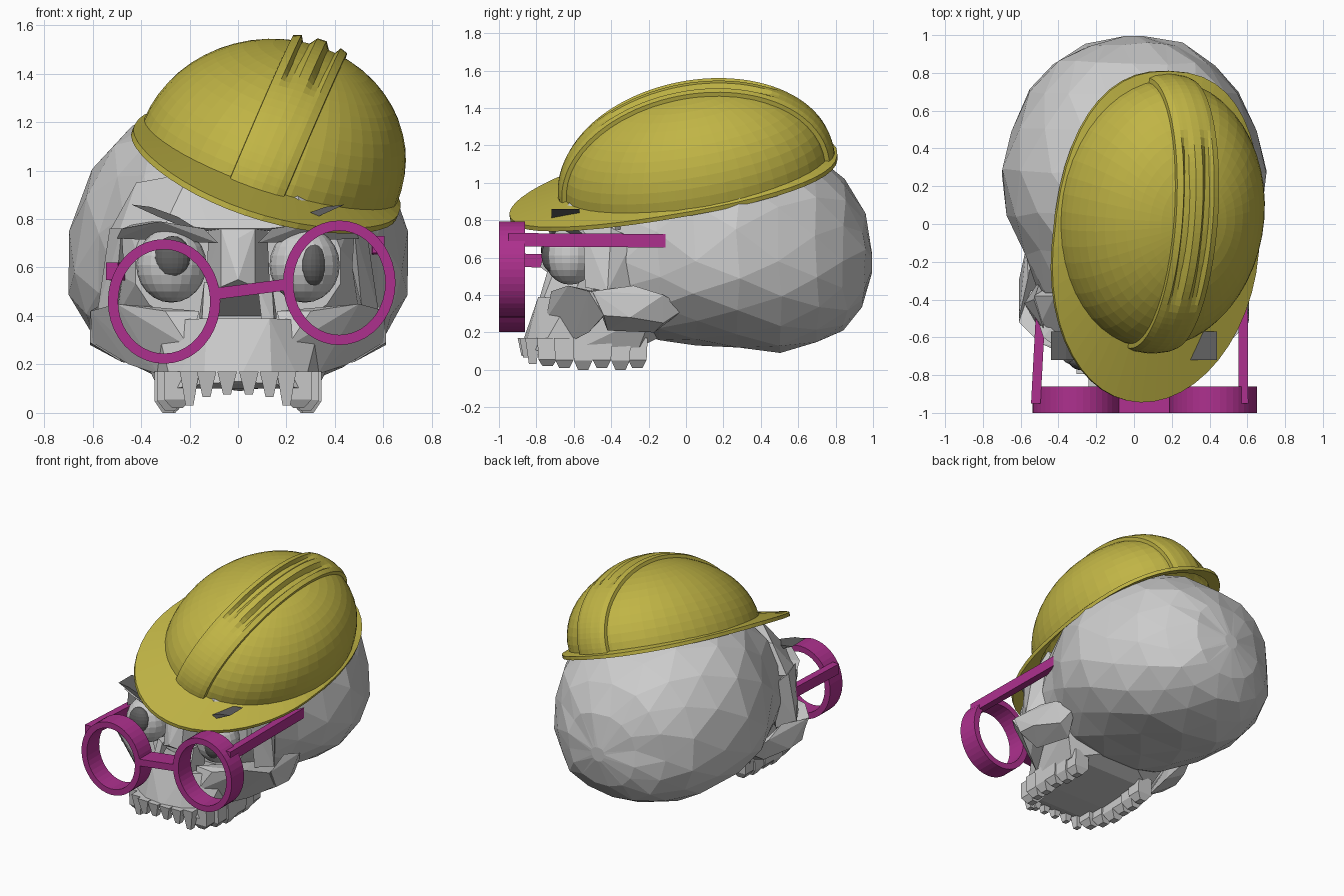
import bpy, bmesh, random
from math import sin, cos, pi, sqrt, radians
from mathutils import Vector, Matrix

if "Cube" in bpy.data.objects:
    bpy.data.objects.remove(bpy.data.objects["Cube"])

random.seed(4)


def material(name, rgb):
    m = bpy.data.materials.new(name)
    m.diffuse_color = (*rgb, 1)
    m.use_nodes = True
    m.node_tree.nodes["Principled BSDF"].inputs["Base Color"].default_value = m.diffuse_color
    return m


YELLOW = material("hat_yellow", (0.53, 0.46, 0.06))
PINK = material("frame_pink", (0.42, 0.03, 0.27))
DARK = material("dark_grey", (0.12, 0.12, 0.12))


def finish(name, bm, mat=None, matrix=None):
    bmesh.ops.recalc_face_normals(bm, faces=bm.faces[:])
    if matrix:
        bm.transform(matrix)
    me = bpy.data.meshes.new(name)
    bm.to_mesh(me)
    bm.free()
    ob = bpy.data.objects.new(name, me)
    bpy.context.collection.objects.link(ob)
    if mat:
        me.materials.append(mat)
    return ob


def grid(name, rows, mat=None, wrap_cols=True, wrap_rows=False, caps=False, matrix=None, tri=False):
    """Skin a list of equal-length point rows."""
    bm = bmesh.new()
    vs = [[bm.verts.new(p) for p in r] for r in rows]
    n, m = len(vs), len(vs[0])
    for i in range(n if wrap_rows else n - 1):
        a, b = vs[i], vs[(i + 1) % n]
        for j in range(m if wrap_cols else m - 1):
            k = (j + 1) % m
            if tri and i % 2:
                bm.faces.new((a[j], a[k], b[k]))
                bm.faces.new((a[j], b[k], b[j]))
            elif tri:
                bm.faces.new((a[j], a[k], b[j]))
                bm.faces.new((a[k], b[k], b[j]))
            else:
                bm.faces.new((a[j], a[k], b[k], b[j]))
    if caps:
        bm.faces.new(vs[0])
        bm.faces.new(vs[-1])
    bmesh.ops.remove_doubles(bm, verts=bm.verts[:], dist=1e-5)
    return finish(name, bm, mat, matrix)


def hull(name, pts, mirror=False, mat=None):
    """Faceted convex chunk; mirror adds the other half to the same chunk."""
    bm = bmesh.new()
    if mirror:
        pts = pts + [(-x, y, z) for x, y, z in pts if x]
    for p in pts:
        bm.verts.new(p)
    r = bmesh.ops.convex_hull(bm, input=bm.verts[:])
    bmesh.ops.delete(bm, geom=list({v for v in r["geom_interior"] if isinstance(v, bmesh.types.BMVert)}), context='VERTS')
    return finish(name, bm, mat)


def pair(name, pts, mat=None):
    for side, s in (("left", -1), ("right", 1)):
        hull(f"{side}_{name}", [(s * x, y, z) for x, y, z in pts], mat=mat)


def ball(name, loc, scale, mat=None, turn=0):
    bm = bmesh.new()
    bmesh.ops.create_uvsphere(bm, u_segments=20, v_segments=12, radius=1)
    m = Matrix.Translation(loc) @ Matrix.Rotation(turn, 4, 'Z') @ Matrix.Diagonal((*scale, 1))
    return finish(name, bm, mat, m)


# Cranium: staggered rings along y (y, half width, bottom, top)
rings = [(0.995, 0.05, 0.52, 0.62), (0.95, 0.26, 0.33, 0.84), (0.85, 0.43, 0.21, 1.02),
         (0.70, 0.56, 0.14, 1.15), (0.50, 0.65, 0.09, 1.25), (0.28, 0.71, 0.11, 1.29),
         (0.05, 0.675, 0.13, 1.29), (-0.15, 0.585, 0.15, 1.24), (-0.35, 0.51, 0.22, 1.12),
         (-0.50, 0.43, 0.34, 0.98)]
rows = []
for i, (y, w, lo, hi) in enumerate(rings):
    row = []
    for j in range(16):
        t = 2 * pi * (j + 0.5 * (i % 2)) / 16
        c, s, zc = cos(t), sin(t), 0.58
        z = zc + (abs(s) ** 0.87 * (hi - zc) if s > 0 else s * (zc - lo))
        x = w * abs(c) ** 0.87 * (1 if c > 0 else -1)
        jit = [random.uniform(-0.015, 0.015) * (0 < i < 9) for _ in range(2)]
        row.append((x + jit[0] * abs(s), y + jit[1], z))
    rows.append(row)
grid("cranium", rows, caps=True, tri=True)

# Facial bones
hull("forehead", [(0, -0.68, 0.78), (0.12, -0.72, 0.76), (0.30, -0.70, 0.78), (0.49, -0.52, 0.75),
                  (0.53, -0.38, 0.75), (0.20, -0.56, 0.99), (0.42, -0.38, 0.95), (0.4, -0.3, 0.75)], True)
pair("brow_ridge", [(0.08, -0.72, 0.70), (0.14, -0.74, 0.76), (0.32, -0.72, 0.79), (0.48, -0.60, 0.76),
                    (0.50, -0.54, 0.72), (0.30, -0.66, 0.75), (0.2, -0.55, 0.74), (0.4, -0.5, 0.79)])
hull("nasal_bone", [(0, -0.78, 0.55), (0.07, -0.74, 0.52), (0, -0.73, 0.72), (0.07, -0.70, 0.76),
                    (0.13, -0.58, 0.55), (0.12, -0.55, 0.78), (0.13, -0.5, 0.4)], True)
hull("upper_jaw", [(0, -0.88, 0.13), (0.14, -0.86, 0.12), (0.27, -0.78, 0.10), (0.33, -0.60, 0.10),
                   (0.33, -0.25, 0.12), (0.13, -0.79, 0.39), (0.34, -0.62, 0.38), (0.42, -0.18, 0.30),
                   (0.15, -0.15, 0.17)], True)
pair("nose_side", [(0.10, -0.79, 0.36), (0.15, -0.77, 0.36), (0.08, -0.74, 0.53), (0.14, -0.70, 0.54),
                   (0.16, -0.60, 0.40), (0.12, -0.55, 0.52)])
pair("cheekbone", [(0.16, -0.70, 0.42), (0.30, -0.72, 0.42), (0.50, -0.63, 0.45), (0.61, -0.52, 0.42),
                   (0.60, -0.44, 0.29), (0.45, -0.52, 0.20), (0.33, -0.60, 0.16), (0.20, -0.75, 0.27),
                   (0.55, -0.35, 0.38), (0.40, -0.40, 0.40)])
pair("cheek_arch", [(0.61, -0.50, 0.42), (0.61, -0.44, 0.29), (0.48, -0.42, 0.21), (0.56, -0.28, 0.45),
                    (0.61, -0.30, 0.28), (0.57, -0.12, 0.40), (0.53, -0.12, 0.25), (0.42, -0.17, 0.20),
                    (0.50, 0.0, 0.33)])
pair("outer_eye_rim", [(0.48, -0.55, 0.76), (0.53, -0.40, 0.76), (0.51, -0.54, 0.44), (0.58, -0.42, 0.42),
                       (0.47, -0.47, 0.60), (0.51, -0.36, 0.60), (0.50, -0.30, 0.40), (0.49, -0.28, 0.70)])

# Teeth around the upper arch (x, y, tip height)
arch = [(0.045, -0.86, 0.075), (0.13, -0.85, 0.065), (0.20, -0.82, 0.03), (0.25, -0.74, 0.02),
        (0.28, -0.65, 0.01), (0.29, -0.55, 0.0), (0.29, -0.45, 0.01), (0.28, -0.35, 0.0), (0.27, -0.26, 0.01)]
for i, (x, y, z) in enumerate(arch):
    r = 0.04 if i < 3 else 0.055
    top = [(x + a * r, y + b * r, 0.17) for a in (-1, 1) for b in (-1, 1)]
    mid = [(x + a * r, y + b * r * 0.9, 0.3 * z + 0.05) for a in (-1, 1) for b in (-1, 1)]
    tip = [(x + a * r * 0.4, y + b * r * 0.5, z) for a in (-1, 1) for b in (-1, 1)]
    pair(f"tooth_{i}", top + (mid if i > 2 else []) + tip)

# Eyes, pupils and eyebrows
for side, s in (("left", -1), ("right", 1)):
    ball(f"{side}_eyeball", (s * 0.275, -0.62, 0.61), (0.145, 0.14, 0.155))
ball("left_pupil", (-0.27, -0.725, 0.64), (0.075, 0.05, 0.09), DARK)
ball("right_pupil", (0.315, -0.71, 0.61), (0.07, 0.05, 0.09), DARK, radians(50))
brow = [(0.44, 0.86), (0.36, 0.85), (0.25, 0.81), (0.12, 0.73), (0.22, 0.765), (0.33, 0.81)]
for side, s in (("left", -1), ("right", 1)):
    grid(f"{side}_eyebrow", [[(s * x, y, z) for x, z in brow] for y in (-0.72, -0.57)], DARK, caps=True)

# Hard hat frame: tilted forwards and to the side, crown leaning a little further right
nrm = Vector((0.335, -0.185, 1)).normalized()
fwd = Vector((0.08, 1, 0.157))
fwd = (fwd - nrm * fwd.dot(nrm)).normalized()
side_axis = fwd.cross(nrm)
lean = Vector((0.42, -0.11, 1)).normalized()
HAT = Matrix((side_axis, fwd, lean)).transposed().to_4x4()
HAT.translation = (0.135, 0.055, 1.04)
A, B, H = 0.55, 0.72, 0.50

# Hat dome
N = 48
rows = []
for i in range(15):
    e = pi / 2 * i / 14
    rows.append([(A * cos(e) * cos(2 * pi * j / N), B * cos(e) * sin(2 * pi * j / N), H * sin(e))
                 for j in range(N)])
dome = grid("hat_dome", rows, YELLOW, matrix=HAT)
mod = dome.modifiers.new("thickness", 'SOLIDIFY')
mod.thickness = 0.015

# Hat brim: long drooping visor in front, narrow lip behind
inner, outer = [], []
for j in range(N):
    t = 2 * pi * j / N
    c, s = cos(t), sin(t)
    k = 1.0 if s < 0 else 2 / 2.4
    x = 0.575 * abs(c) ** k * (1 if c > 0 else -1)
    y = -0.2 + (0.82 if s < 0 else 0.965) * abs(s) ** k * (1 if s > 0 else -1)
    f = (A - 0.02) / sqrt(x * x + (y * A / B) ** 2)
    inner.append(Vector((x * f, y * f, 0)))
    outer.append(Vector((x, y, -0.02 - 0.04 * s * s * (s < 0))))
up = Vector((0, 0, 0.012))
grid("hat_brim", [[p + up for p in inner], [p + up for p in outer], [p - up for p in outer],
                  [p - up for p in inner]], YELLOW, wrap_rows=True, matrix=HAT)

# Raised centre band with two scalloped grooves that fade out at both ends
prof = [(-0.12, -0.02), (-0.117, 0.022), (-0.085, 0.028), (-0.068, 1), (-0.045, 1), (-0.02, 0.03),
        (0.02, 0.03), (0.045, 1), (0.068, 1), (0.085, 0.028), (0.117, 0.022), (0.12, -0.02)]
rows = []
for i in range(49):
    t = pi * i / 48
    row = []
    for x, d in prof:
        if d == 1:
            d = 0.028 - 0.036 * sqrt(max(0, 1 - (cos(t) / 0.62) ** 2))
        k = sqrt(1 - (x / A) ** 2)
        row.append((x, (B * k + d) * cos(t), (H * k + d) * sin(t)))
    rows.append(row)
grid("hat_band", rows, YELLOW, wrap_cols=False, matrix=HAT)

# Glasses
Y0, Y1 = -1.0, -0.86
for side, cx, cz in (("left", -0.305, 0.46), ("right", 0.418, 0.537)):
    rows = []
    for j in range(40):
        t = 2 * pi * j / 40
        rows.append([(cx + (0.232 - d) * cos(t), y, cz + (0.257 - d) * sin(t))
                     for d, y in ((0, Y0), (0, Y1), (0.042, Y1), (0.042, Y0))])
    grid(f"{side}_lens_ring", rows, PINK, wrap_rows=True)


def bar(name, p, q, axis_pts):
    grid(name, [[tuple(Vector(e) + Vector(o)) for o in axis_pts] for e in (p, q)], PINK, caps=True)


bar("glasses_bridge", (-0.09, -0.93, 0.492), (0.205, -0.93, 0.53),
    [(0, -0.07, -0.024), (0, 0.07, -0.024), (0, 0.07, 0.024), (0, -0.07, 0.024)])
section = [(-0.025, 0, -0.036), (0.025, 0, -0.036), (0.025, 0, 0.036), (-0.025, 0, 0.036)]
bar("right_temple_arm", (0.58, -0.95, 0.695), (0.575, -0.11, 0.69), section)
bar("left_temple_arm", (-0.52, -0.95, 0.585), (-0.475, -0.11, 0.58), section)
